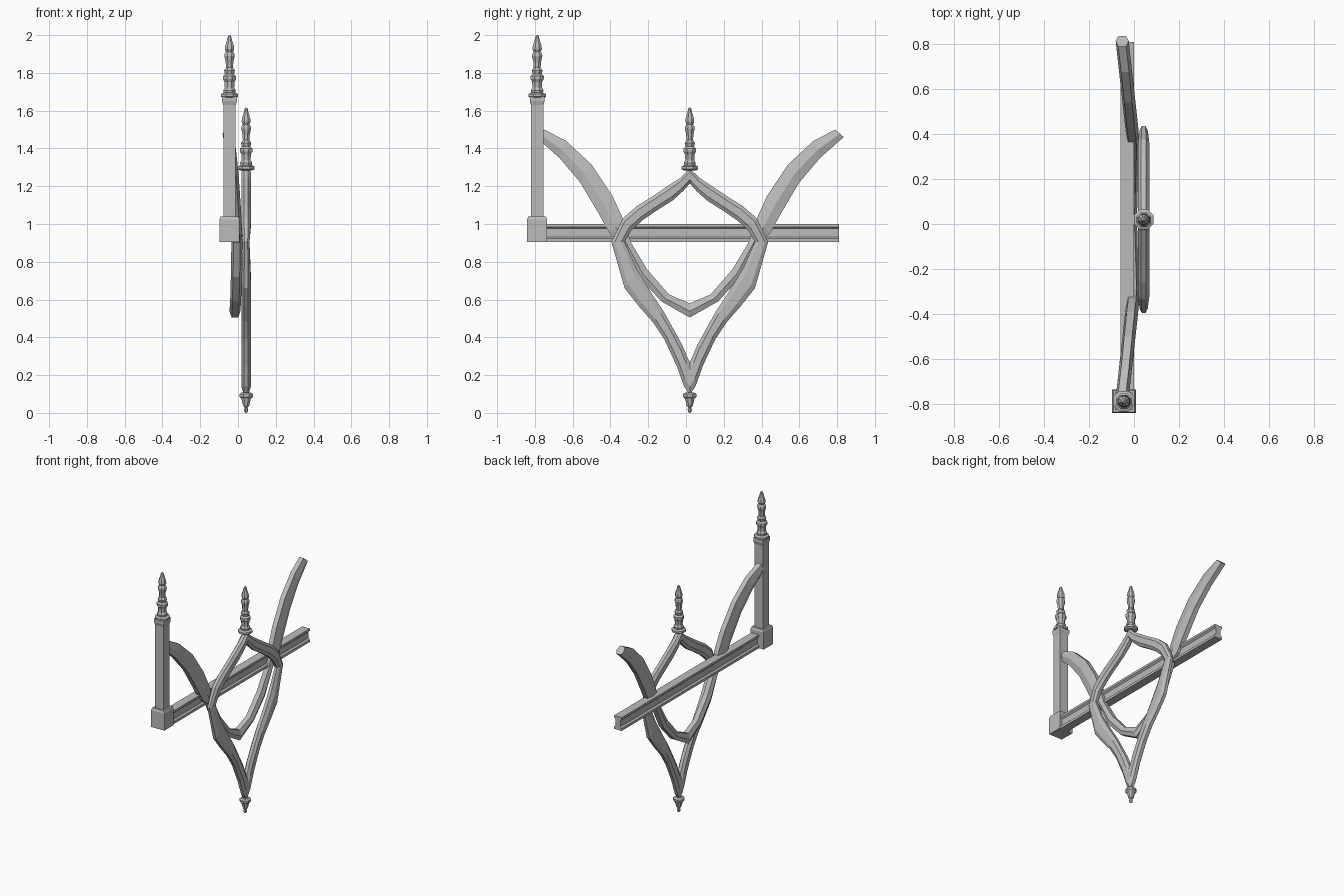
import bpy
import bmesh
from math import cos, sin, pi

cube = bpy.data.objects.get("Cube")
if cube:
    bpy.data.objects.remove(cube, do_unlink=True)

# One plain stone grey for everything
GREY = (0.5, 0.5, 0.5, 1)
stone = bpy.data.materials.new("grey")
stone.use_nodes = True
stone.diffuse_color = GREY
stone.node_tree.nodes["Principled BSDF"].inputs["Base Color"].default_value = GREY

MID_Y = 0.02      # symmetry plane of the tracery
FRAME_X = 0.043
POST_X, POST_Y = -0.045, -0.788


def loft(name, rings, closed=False):
    """Skin a list of equal-length point rings."""
    bm = bmesh.new()
    loops = [[bm.verts.new(p) for p in ring] for ring in rings]
    n = len(loops[0])
    pairs = list(zip(loops, loops[1:]))
    if closed:
        pairs.append((loops[-1], loops[0]))
    else:
        bm.faces.new(loops[0])
        bm.faces.new(loops[-1])
    for a, b in pairs:
        for i in range(n):
            j = (i + 1) % n
            bm.faces.new((a[i], a[j], b[j], b[i]))
    bmesh.ops.recalc_face_normals(bm, faces=bm.faces)
    mesh = bpy.data.meshes.new(name)
    bm.to_mesh(mesh)
    bm.free()
    mesh.materials.append(stone)
    obj = bpy.data.objects.new(name, mesh)
    bpy.context.collection.objects.link(obj)
    return obj


def lathe(name, profile, x, y, z, sides=8):
    """Stack regular polygons; profile is (half width or radius, height)."""
    k = 2 ** 0.5 if sides == 4 else 1
    angles = [2 * pi * (i + 0.5) / sides for i in range(sides)]
    return loft(name, [[(x + r * k * cos(a), y + r * k * sin(a), z + h) for a in angles]
                       for r, h in profile])


def section(station, half, side):
    """Bevelled bar section between an outer and an inner edge point."""
    uo, zo, ui, zi, cx, hx = station
    ring = [(t, w) for t, w in half] + [(t, -w) for t, w in reversed(half)]
    return [(cx + w * hx, MID_Y + side * (uo + (ui - uo) * t), zo + (zi - zo) * t)
            for t, w in ring]


# Pointed front frame: ogee top, waist corners, tapering lower point
octagon = [(0, 0.45), (0.25, 1), (0.75, 1), (1, 0.45)]
frame_edges = [
    (0, 1.295, 0, 1.215), (0.05, 1.245, 0.035, 1.175), (0.112, 1.204, 0.09, 1.125),
    (0.2, 1.145, 0.18, 1.068), (0.28, 1.095, 0.25, 1.02), (0.355, 1.03, 0.31, 0.965),
    (0.415, 0.905, 0.345, 0.905), (0.345, 0.66, 0.28, 0.76), (0.27, 0.565, 0.2, 0.63),
    (0.195, 0.48, 0.14, 0.54), (0.135, 0.39, 0.09, 0.45), (0.07, 0.25, 0.04, 0.36),
    (0.03, 0.14, 0.015, 0.3), (0, 0.095, 0, 0.27)]
frame = [e + (FRAME_X, 0.018 if e[1] == 0.905 else 0.025) for e in frame_edges]
loft("front_frame",
     [section(s, octagon, 1) for s in frame]
     + [section(s, octagon, -1) for s in frame[-2:0:-1]], closed=True)

# Rear band: hanging curve that sweeps up into two arms leaning backwards
ridged = [(0, 0.6), (0.55, 1), (1, 0.6)]
band_edges = [
    (0, 0.58, 0, 0.505), (0.11, 0.627, 0.15, 0.59), (0.226, 0.76, 0.27, 0.72),
    (0.31, 0.9, 0.36, 0.9), (0.355, 1.03, 0.425, 0.95), (0.41, 1.15, 0.485, 1.06),
    (0.52, 1.315, 0.58, 1.22), (0.655, 1.44, 0.69, 1.35), (0.77, 1.5, 0.815, 1.46)]


def band_x(u):
    return -0.016 + 0.03 * u if u < 0.36 else -0.005 - 0.11 * (u - 0.36)


band = [e + (band_x((e[0] + e[2]) / 2), 0.029) for e in band_edges]
loft("rear_band",
     [section(s, ridged, -1) for s in band[:0:-1]] + [section(s, ridged, 1) for s in band])

# Horizontal rail with a groove along each side
half_rail = [(0.03, 0.905), (0.03, 0.922), (0.019, 0.932),
             (0.019, 0.975), (0.03, 0.985), (0.03, 1.0)]
rail = [(w, z) for w, z in half_rail] + [(-w, z) for w, z in reversed(half_rail)]
loft("rail", [[(w - 0.03, y, z) for w, z in rail] for y in (-0.76, 0.81)])

# Post with block foot and flared neck
lathe("post_foot", [(0.053, 0.905), (0.053, 1.025), (0.047, 1.04)], POST_X, POST_Y, 0, 4)
lathe("post", [(0.033, 1.03), (0.033, 1.63), (0.039, 1.65), (0.039, 1.675)],
      POST_X, POST_Y, 0, 4)

# Turned finials
finial = [(0.038, 0), (0.05, 0.006), (0.05, 0.02), (0.034, 0.027), (0.036, 0.04),
          (0.027, 0.055), (0.029, 0.085), (0.038, 0.1), (0.038, 0.115), (0.026, 0.125),
          (0.031, 0.145), (0.02, 0.16), (0.022, 0.19), (0.03, 0.222), (0.027, 0.235),
          (0.02, 0.243), (0.027, 0.258), (0.025, 0.275), (0.016, 0.3), (0.009, 0.327),
          (0.003, 0.332)]
lathe("post_finial", finial, POST_X, POST_Y, 1.668)
lathe("frame_finial", [(r * 0.95, h) for r, h in finial], FRAME_X, MID_Y, 1.284)

# Pendant under the frame
lathe("pendant", [(0.004, 0), (0.011, 0.008), (0.012, 0.02), (0.008, 0.027), (0.018, 0.04),
                  (0.027, 0.075), (0.038, 0.085), (0.038, 0.1), (0.026, 0.108)],
      FRAME_X, MID_Y, 0)
